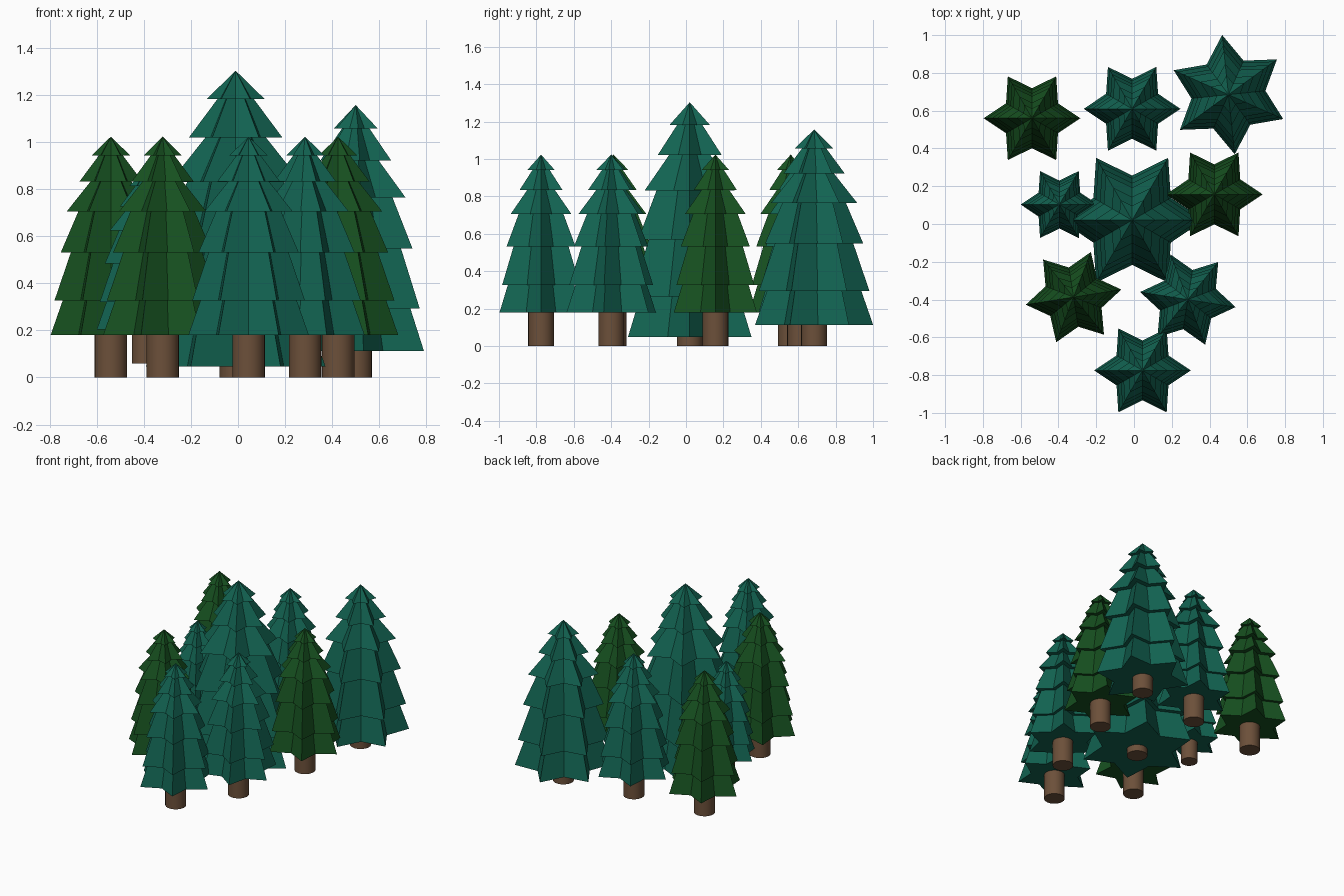
import bpy, bmesh
from math import cos, sin, radians, pi

if "Cube" in bpy.data.objects:
    bpy.data.objects.remove(bpy.data.objects["Cube"])


def material(name, rgb):
    m = bpy.data.materials.new(name)
    m.diffuse_color = (*rgb, 1)
    m.use_nodes = True
    m.node_tree.nodes["Principled BSDF"].inputs["Base Color"].default_value = m.diffuse_color
    return m


TEAL = material("teal_needles", (0.006, 0.125, 0.083))
GREEN = material("green_needles", (0.008, 0.08, 0.014))
BARK = material("bark", (0.15, 0.08, 0.042))

# Foliage profile (tip radius, height above foliage base), apex at 0.843
APEX = 0.843
PROFILE = [(0.083, 0.762), (0.052, 0.762), (0.133, 0.653), (0.086, 0.653),
           (0.187, 0.526), (0.138, 0.526), (0.213, 0.351), (0.170, 0.351),
           (0.240, 0.146), (0.205, 0.146), (0.256, 0.0)]
NOTCH = 0.62   # inner / outer radius of the six-pointed star
POINTS = 6


def add_object(name, bm, mat, loc, angle=0):
    bmesh.ops.recalc_face_normals(bm, faces=bm.faces[:])
    me = bpy.data.meshes.new(name)
    bm.to_mesh(me)
    bm.free()
    me.materials.append(mat)
    ob = bpy.data.objects.new(name, me)
    ob.location = loc
    ob.rotation_euler.z = radians(angle)
    bpy.context.collection.objects.link(ob)
    return ob


# Stacked star-shaped tiers joined into one closed shell
def foliage(name, loc, scale, angle, mat):
    bm = bmesh.new()
    n = POINTS * 2
    rings = []
    for r, z in PROFILE:
        ring = []
        for i in range(n):
            a = i * pi / POINTS
            k = r * scale * (NOTCH if i % 2 else 1)
            ring.append(bm.verts.new((k * cos(a), k * sin(a), z * scale)))
        rings.append(ring)
    top = bm.verts.new((0, 0, APEX * scale))
    for i in range(n):
        j = (i + 1) % n
        bm.faces.new((top, rings[0][i], rings[0][j]))
        for a, b in zip(rings, rings[1:]):
            bm.faces.new((a[i], b[i], b[j], a[j]))
    bm.faces.new(rings[-1])
    return add_object(name, bm, mat, loc, angle)


# Round trunk, smooth sides and flat ends
def trunk(name, x, y, z0, z1, radius):
    bm = bmesh.new()
    bmesh.ops.create_cone(bm, cap_ends=True, segments=24, radius1=radius,
                          radius2=radius, depth=z1 - z0)
    for f in bm.faces:
        f.smooth = len(f.verts) == 4
    for e in bm.edges:
        e.smooth = all(len(f.verts) == 4 for f in e.link_faces)
    return add_object(name, bm, BARK, (x, y, (z0 + z1) / 2))


# x, y, foliage scale, turn, needles, foliage base z, trunk bottom z, trunk radius
TREES = [
    (-0.01, 0.02, 1.49, 0, TEAL, 0.047, 0, 0.069),
    (0.50, 0.685, 1.24, 36, TEAL, 0.112, 0, 0.069),
    (0.045, -0.775, 1, 0, TEAL, 0.18, 0, 0.069),
    (-0.01, 0.61, 1, 0, TEAL, 0.18, 0, 0.069),
    (0.285, -0.40, 1, -9, TEAL, 0.18, 0, 0.069),
    (-0.395, 0.103, 0.8, 0, TEAL, 0.204, 0.06, 0.056),
    (-0.54, 0.56, 1, 0, GREEN, 0.18, 0, 0.069),
    (0.425, 0.157, 1, 0, GREEN, 0.18, 0, 0.069),
    (-0.32, -0.387, 1, 9, GREEN, 0.18, 0, 0.069),
]
for i, (x, y, s, turn, mat, base, foot, r) in enumerate(TREES, 1):
    foliage(f"tree_{i}_foliage", (x, y, base), s, turn, mat)
    trunk(f"tree_{i}_trunk", x, y, foot, base + 0.01, r)
